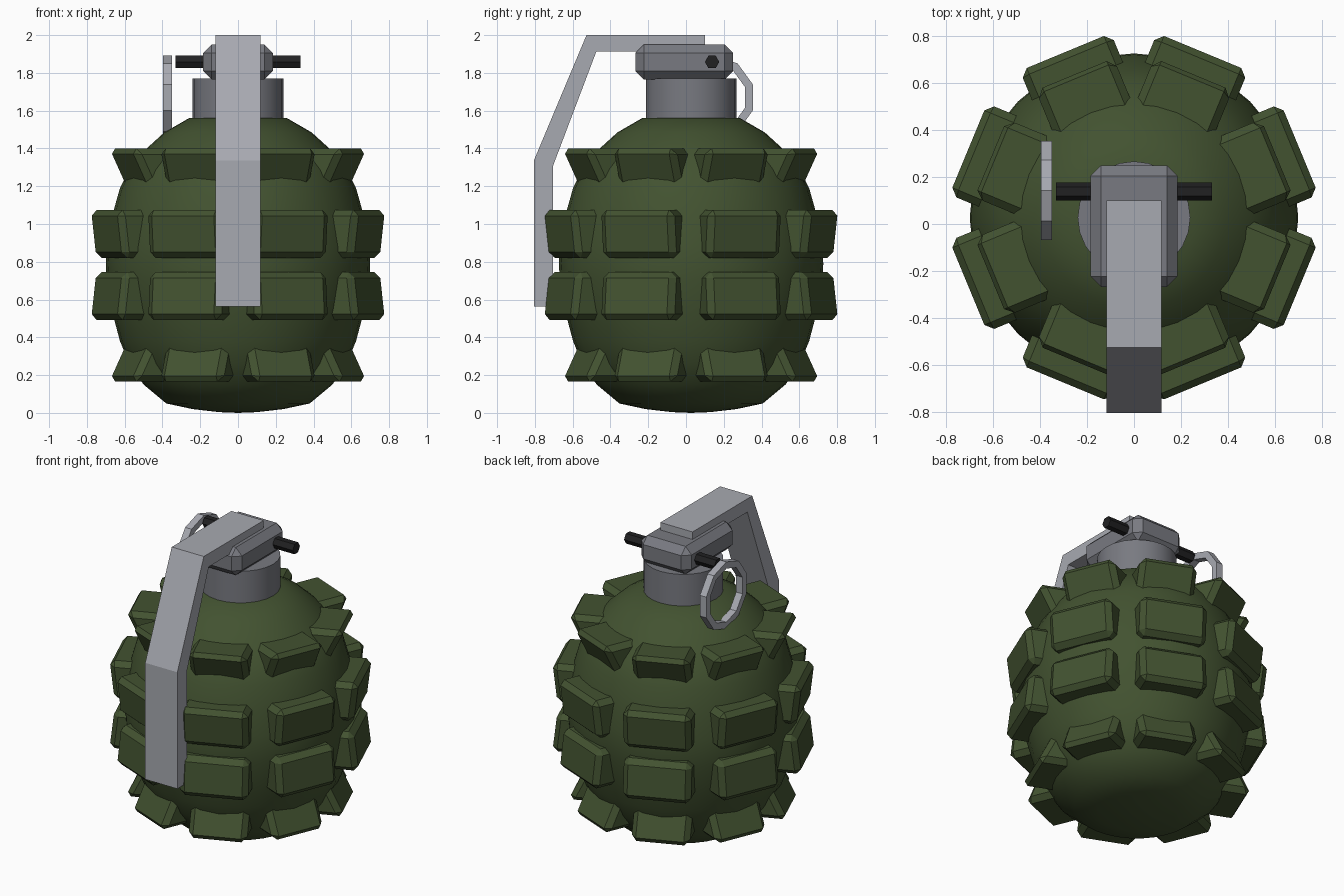
import bpy, bmesh, math
from mathutils import Matrix, Vector

if "Cube" in bpy.data.objects:
    bpy.data.objects.remove(bpy.data.objects["Cube"], do_unlink=True)

CY = 0.027  # body axis offset in y


def material(name, rgb):
    m = bpy.data.materials.new(name)
    m.use_nodes = True
    m.diffuse_color = (*rgb, 1)
    bsdf = next(n for n in m.node_tree.nodes if n.type == 'BSDF_PRINCIPLED')
    bsdf.inputs["Base Color"].default_value = (*rgb, 1)
    bsdf.inputs["Roughness"].default_value = 0.7
    return m


GREEN = material("olive green", (0.055, 0.085, 0.03))
STEEL = material("dark steel", (0.19, 0.195, 0.22))
LIGHT = material("light steel", (0.39, 0.4, 0.44))
BLACK = material("black", (0.015, 0.015, 0.016))


def add_object(name, bm, mat, smooth=None):
    bmesh.ops.recalc_face_normals(bm, faces=bm.faces)
    me = bpy.data.meshes.new(name)
    bm.to_mesh(me)
    bm.free()
    me.materials.append(mat)
    ob = bpy.data.objects.new(name, me)
    bpy.context.collection.objects.link(ob)
    if smooth:
        bpy.ops.object.select_all(action='DESELECT')
        ob.select_set(True)
        bpy.context.view_layer.objects.active = ob
        bpy.ops.object.shade_smooth_by_angle(angle=math.radians(smooth))
    return ob


def lathe(name, profile, mat, steps, smooth):
    """Spin an (r, z) profile about the body axis."""
    bm = bmesh.new()
    verts = [bm.verts.new((r, CY, z)) for r, z in profile]
    edges = [bm.edges.new(p) for p in zip(verts, verts[1:])]
    bmesh.ops.spin(bm, geom=verts + edges, cent=(0, CY, 0), axis=(0, 0, 1),
                   angle=math.tau, steps=steps)
    bmesh.ops.remove_doubles(bm, verts=bm.verts, dist=1e-4)
    return add_object(name, bm, mat, smooth)


def prism(bm, profile, half, bevel=0):
    """Extrude a (y, z) profile along x, from -half to half."""
    part = bmesh.new()
    face = part.faces.new([part.verts.new((-half, y, z)) for y, z in profile])
    ext = bmesh.ops.extrude_face_region(part, geom=[face])["geom"]
    moved = [v for v in ext if isinstance(v, bmesh.types.BMVert)]
    bmesh.ops.translate(part, verts=moved, vec=(2 * half, 0, 0))
    bmesh.ops.recalc_face_normals(part, faces=part.faces)
    if bevel:
        bmesh.ops.bevel(part, geom=part.edges[:], offset=bevel, segments=1,
                        profile=0.5, affect='EDGES')
    me = bpy.data.meshes.new("part")
    part.to_mesh(me)
    part.free()
    bm.from_mesh(me)
    bpy.data.meshes.remove(me)


# Rounded body and neck
lathe("body", [(0, 0), (0.1, 0.004), (0.24, 0.02), (0.38, 0.05), (0.5, 0.15),
               (0.575, 0.26), (0.625, 0.38), (0.67, 0.55), (0.695, 0.7),
               (0.7, 0.79), (0.695, 0.88), (0.67, 1.03), (0.625, 1.19),
               (0.575, 1.29), (0.5, 1.385), (0.39, 1.485), (0.26, 1.56),
               (0, 1.56)], GREEN, 32, 40)
lathe("neck", [(0, 1.54), (0.24, 1.54), (0.24, 1.77), (0, 1.77)],
      STEEL, 24, 40)

# Four rings of eight grip blocks; the lower rings mirror the upper ones
MID = 0.783
middle_row = [(0.5, 1.075), (0.768, 1.075), (0.738, 0.82), (0.5, 0.82)]
end_row = [(0.42, 1.4), (0.675, 1.4), (0.575, 1.195), (0.42, 1.195)]
for row, profile, half in (("middle", middle_row, 0.21), ("end", end_row, 0.18)):
    for side, sign in (("upper", 1), ("lower", -1)):
        bm = bmesh.new()
        for i in range(8):
            block = bmesh.new()
            pts = [(-r, MID + sign * (z - MID)) for r, z in profile]
            prism(block, pts, half, 0.032)
            turn = Matrix.Rotation(math.tau * (i + 0.5) / 8, 4, 'Z')
            block.transform(Matrix.Translation((0, CY, 0)) @ turn)
            me = bpy.data.meshes.new("block")
            block.to_mesh(me)
            block.free()
            bm.from_mesh(me)
            bpy.data.meshes.remove(me)
        add_object(f"{side}_{row}_blocks", bm, GREEN)

# Chamfered head on the neck
bm = bmesh.new()
prism(bm, [(-0.268, 1.765), (0.25, 1.765), (0.25, 1.95), (-0.268, 1.95)],
      0.185, 0.045)
add_object("head", bm, STEEL)

# Bent safety lever
bm = bmesh.new()
prism(bm, [(0.1, 2), (-0.527, 2), (-0.805, 1.337), (-0.805, 0.563),
           (-0.705, 0.563), (-0.705, 1.305), (-0.475, 1.912), (0.1, 1.912)],
      0.118)
add_object("lever", bm, LIGHT)

# Six-sided pin through the head
bm = bmesh.new()
prism(bm, [(0.138 + 0.038 * math.cos(math.tau * i / 6),
            1.858 + 0.038 * math.sin(math.tau * i / 6)) for i in range(6)],
      0.332)
add_object("pin", bm, BLACK)

# Ten-sided flat pull ring on the pin's right end
bm = bmesh.new()
loops = []
for r, x in ((0.222, -0.397), (0.222, -0.35), (0.178, -0.35), (0.178, -0.397)):
    loops.append([bm.verts.new((x, 0.143 + r * math.sin(math.tau * i / 10),
                                1.67 + r * math.cos(math.tau * i / 10)))
                  for i in range(10)])
for a, b in zip(loops, loops[1:] + loops[:1]):
    for i in range(10):
        j = (i + 1) % 10
        bm.faces.new((a[i], a[j], b[j], b[i]))
add_object("pull_ring", bm, LIGHT)
